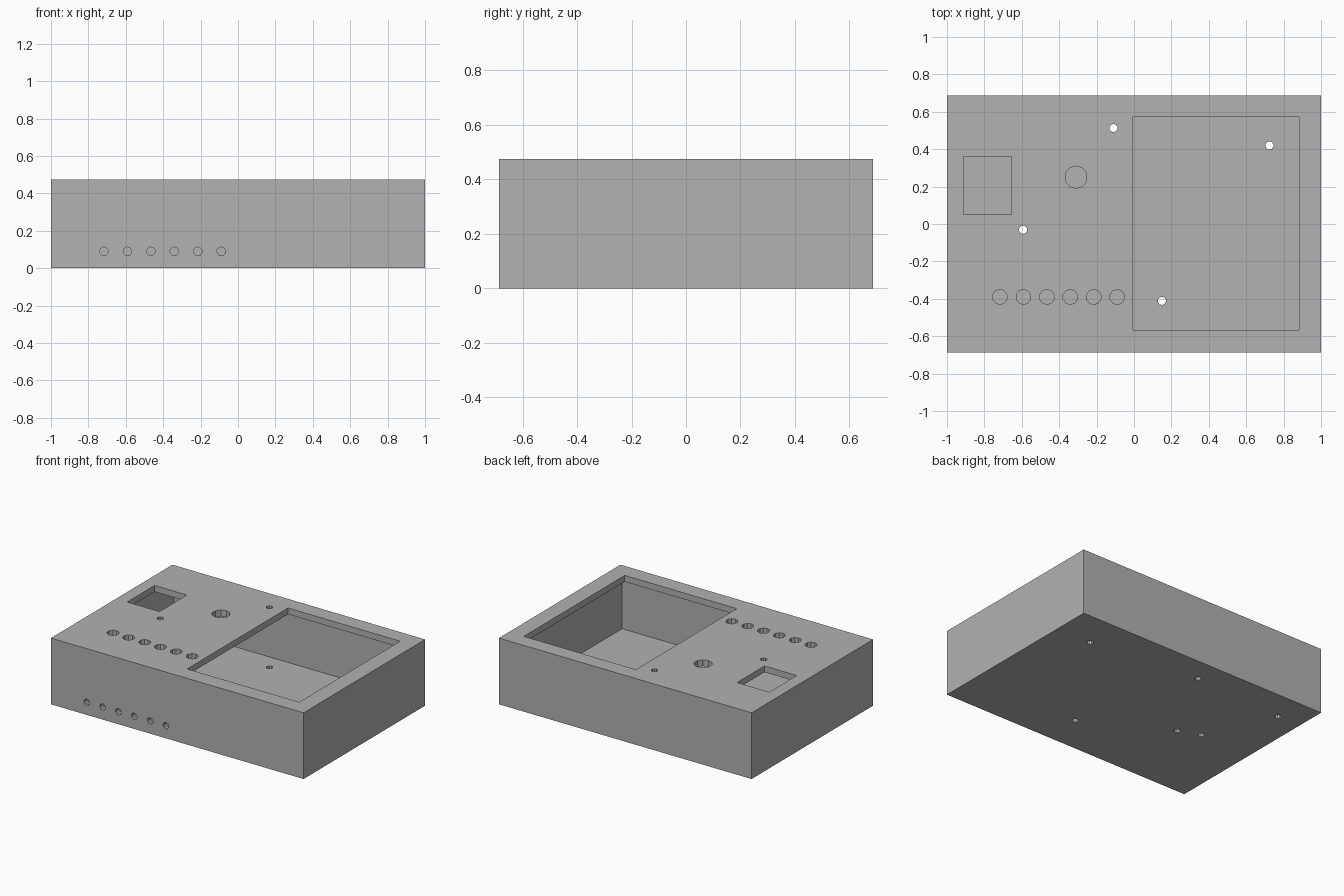
import bpy
import math

if "Cube" in bpy.data.objects:
    bpy.data.objects.remove(bpy.data.objects["Cube"], do_unlink=True)

WIDTH, DEPTH, HEIGHT = 2.0, 1.374, 0.474
WALL = 0.045

grey = bpy.data.materials.new("plain grey")
grey.use_nodes = True
colour = (0.445, 0.445, 0.445, 1)
grey.diffuse_color = colour
grey.node_tree.nodes["Principled BSDF"].inputs["Base Color"].default_value = colour


def block(name, x, y, z):
    """Box spanning the given (low, high) ranges."""
    spans = (x, y, z)
    bpy.ops.mesh.primitive_cube_add(size=1, location=[(a + b) / 2 for a, b in spans])
    ob = bpy.context.object
    ob.name = name
    ob.scale = [b - a for a, b in spans]
    bpy.ops.object.transform_apply(location=True, rotation=False, scale=True)
    ob.data.materials.append(grey)
    return ob


def drill(name, location, radius, sides=10, rotation=(0, 0, 0)):
    """Short cylinder that pierces a single wall."""
    bpy.ops.mesh.primitive_cylinder_add(vertices=sides, radius=radius, depth=WALL * 2,
                                        location=location, rotation=rotation)
    ob = bpy.context.object
    ob.name = name
    ob.data.materials.append(grey)
    return ob


def cut(target, cutter):
    cutter.hide_render = True
    mod = target.modifiers.new("cut", 'BOOLEAN')
    mod.operation = 'DIFFERENCE'
    mod.solver = 'EXACT'
    mod.object = cutter
    bpy.context.view_layer.objects.active = target
    bpy.ops.object.modifier_apply(modifier=mod.name)
    bpy.data.objects.remove(cutter, do_unlink=True)


# Hollow enclosure
hx, hy = WIDTH / 2, DEPTH / 2
case = block("enclosure", (-hx, hx), (-hy, hy), (0, HEIGHT))
cut(case, block("cavity", (-hx + WALL, hx - WALL), (-hy + WALL, hy - WALL),
                (WALL, HEIGHT - WALL)))

# Rectangular windows in the lid
lid = (HEIGHT - WALL * 1.5, HEIGHT + WALL)
cut(case, block("large_window", (-0.005, 0.883), (-0.568, 0.573), lid))
cut(case, block("small_window", (-0.912, -0.656), (0.05, 0.36), lid))

# Lid holes: knob, row of buttons, two small screw holes
lid_mid = HEIGHT - WALL / 2
cut(case, drill("knob_hole", (-0.31, 0.25, lid_mid), 0.06))
for i in range(6):
    x = -0.717 + i * 0.1255
    cut(case, drill("button_hole", (x, -0.39, lid_mid), 0.04))
    # Matching row of small holes through the front wall
    cut(case, drill("front_hole", (x, -hy + WALL / 2, 0.09), 0.023,
                    rotation=(math.pi / 2, 0, 0)))

screws = [(-0.11, 0.513), (-0.593, -0.031), (0.724, 0.42),
          (0.149, -0.411), (-0.44, -0.09), (-0.82, 0.468)]
for x, y in screws[:2]:
    cut(case, drill("lid_screw_hole", (x, y, lid_mid), 0.022))

# Floor holes
for x, y in screws:
    cut(case, drill("floor_screw_hole", (x, y, WALL / 2), 0.022))

# One flat colour, flat faces
case.data.materials.clear()
case.data.materials.append(grey)
for face in case.data.polygons:
    face.material_index = 0
    face.use_smooth = False
